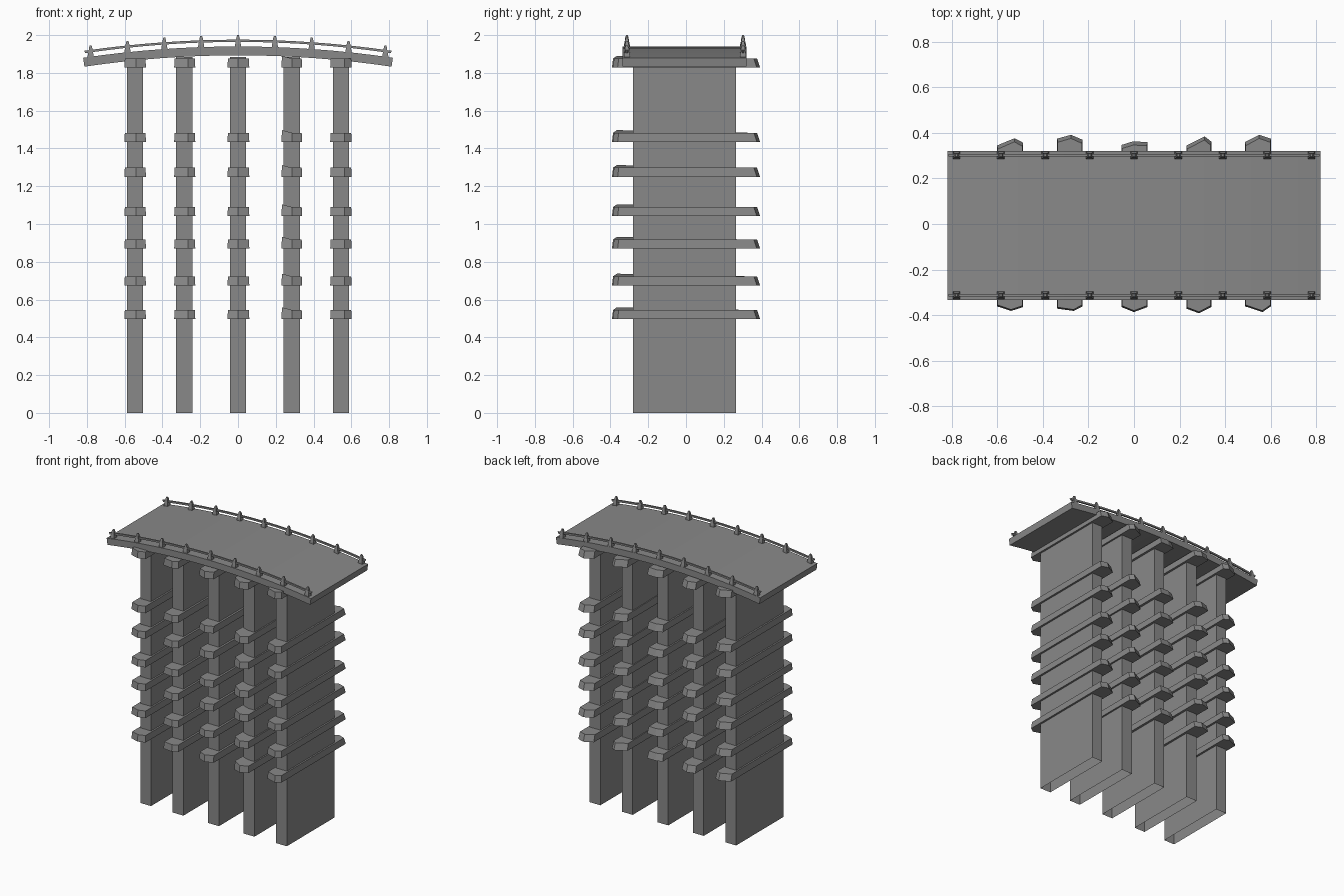
import bpy, bmesh

cube = bpy.data.objects.get("Cube")
if cube:
    bpy.data.objects.remove(cube, do_unlink=True)

stone = bpy.data.materials.new("grey_stone")
stone.use_nodes = True
GREY = (0.25, 0.25, 0.25, 1)
stone.diffuse_color = GREY
stone.node_tree.nodes["Principled BSDF"].inputs["Base Color"].default_value = GREY


def finish(name, bm):
    bmesh.ops.recalc_face_normals(bm, faces=bm.faces)
    mesh = bpy.data.meshes.new(name)
    bm.to_mesh(mesh)
    bm.free()
    mesh.materials.append(stone)
    obj = bpy.data.objects.new(name, mesh)
    bpy.context.collection.objects.link(obj)
    return obj


def loft(bm, rings, caps=(True, True)):
    """Skin a list of closed rings, with optional end caps."""
    loops = [[bm.verts.new(p) for p in ring] for ring in rings]
    n = len(loops[0])
    for a, b in zip(loops, loops[1:]):
        for i in range(n):
            j = (i + 1) % n
            bm.faces.new((a[i], a[j], b[j], b[i]))
    if caps[0]:
        bm.faces.new(loops[0])
    if caps[1]:
        bm.faces.new(loops[-1])


def square(x, y, z, hx, hy):
    return [(x - hx, y - hy, z), (x + hx, y - hy, z),
            (x + hx, y + hy, z), (x - hx, y + hy, z)]


def arch(x):
    """Height of the deck surface."""
    return 1.94 - 0.06 * (x / 0.82) ** 2


def arched_bar(name, half_len, y0, y1, low, high, steps=16):
    bm = bmesh.new()
    rings = []
    for i in range(steps + 1):
        x = half_len * (2 * i / steps - 1)
        z = arch(x)
        tilt = 0.007 * x / half_len
        rings.append([(x - tilt, y0, z + low), (x - tilt, y1, z + low),
                      (x, y1, z + high), (x, y0, z + high)])
    loft(bm, rings)
    return finish(name, bm)


# Arched deck and its two handrails
arched_bar("deck", 0.82, -0.335, 0.32, -0.047, 0)
RAILS = {"front": -0.313, "back": 0.302}
for side, y in RAILS.items():
    arched_bar(side + "_handrail", 0.815, y - 0.006, y + 0.006, 0.024, 0.036)

# Tapered railing posts: block, neck and pointed finial
for side, y in RAILS.items():
    bm = bmesh.new()
    for i in range(-4, 5):
        x = i * 0.195
        z = arch(x)
        profile = [(-0.01, 0.017), (0.012, 0.015), (0.03, 0.011),
                   (0.045, 0.009), (0.06, 0.005)]
        loft(bm, [square(x, y, z + h, r, r) for h, r in profile])
    finish(side + "_railing_posts", bm)

# Each pier: centre, beam left and right edge,
# then back and front tips as (left y, peak x, peak y, right y)
PIERS = [
    (-0.545, -0.602, -0.487, (0.345, -0.525, 0.377, 0.357), (-0.362, -0.54, -0.382, -0.365)),
    (-0.285, -0.338, -0.226, (0.375, -0.277, 0.392, 0.37), (-0.372, -0.265, -0.382, -0.362)),
    (0.0, -0.056, 0.06, (0.347, -0.005, 0.363, 0.36), (-0.365, 0.0, -0.387, -0.365)),
    (0.285, 0.23, 0.34, (0.345, 0.31, 0.385, 0.362), (-0.372, 0.285, -0.392, -0.365)),
    (0.545, 0.488, 0.602, (0.36, 0.55, 0.392, 0.375), (-0.362, 0.565, -0.387, -0.362)),
]
LEVELS = [0.497, 0.675, 0.87, 1.042, 1.25, 1.435, 1.828]

for n, (cx, left, right, back, front) in enumerate(PIERS, 1):
    # Hollow pier wall, open underneath
    bm = bmesh.new()
    loft(bm, [square(cx, -0.0075, z, 0.043, 0.2725) for z in (0, 1.885)], (False, True))
    finish(f"pier_{n}", bm)

    # Rough-hewn cross beams with pointed, undercut ends
    bm = bmesh.new()
    for z in LEVELS:
        outline = [(left, front[0]), (front[1], front[2]), (right, front[3]),
                   (right, back[3]), (back[1], back[2]), (left, back[0])]
        low = [(x, y, z) for x, y in outline]
        high = []
        for i, (x, y) in enumerate(outline):
            inset = 0.016 if y > 0 else 0.006
            lift = 0.014 if n == 4 and i == 0 else 0
            high.append((cx + (x - cx) * 0.95, y - inset * (1 if y > 0 else -1),
                         z + 0.048 + lift))
        loft(bm, [low, high])
    finish(f"pier_{n}_cross_beams", bm)
